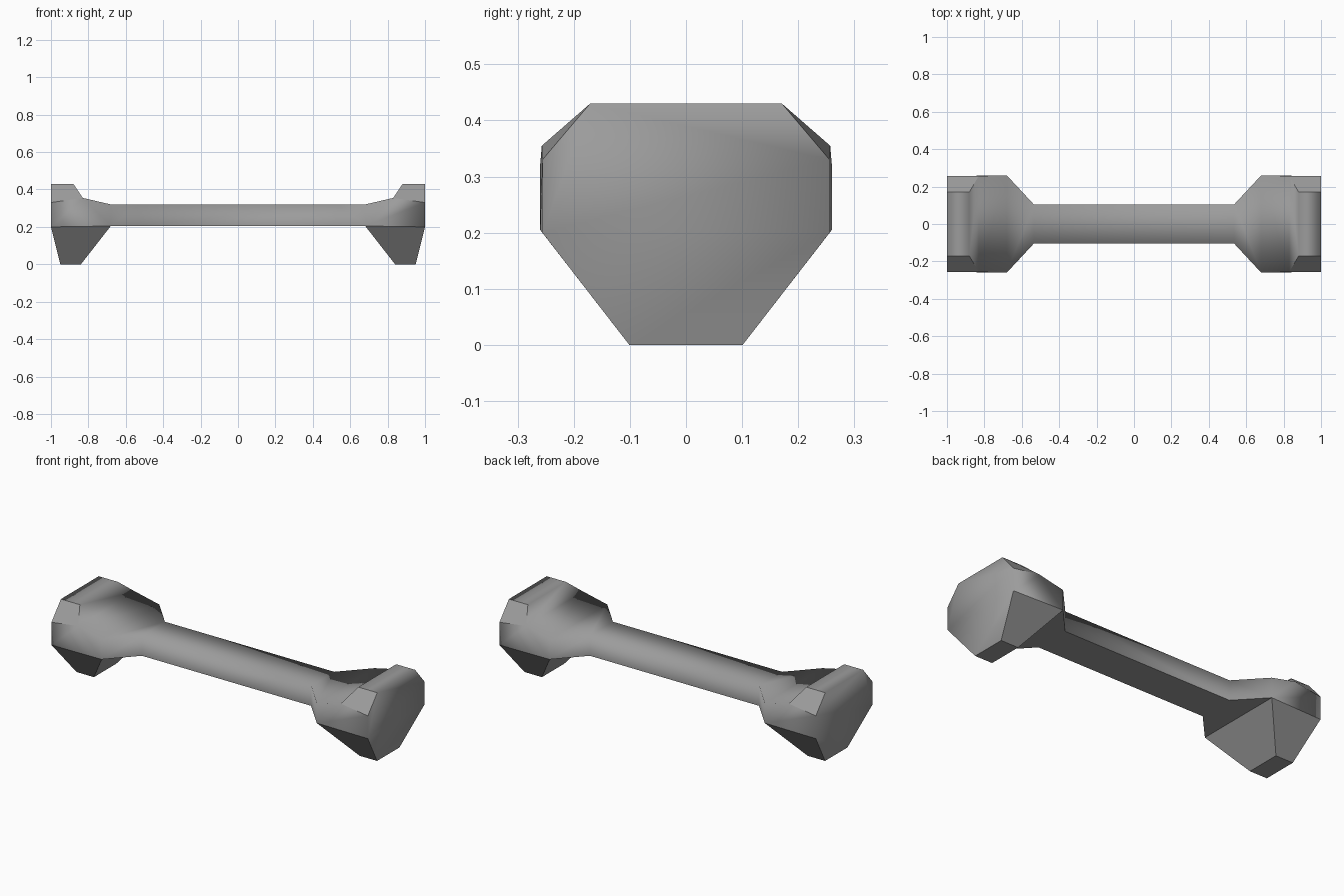
import bpy
import bmesh

cube = bpy.data.objects.get("Cube")
if cube:
    bpy.data.objects.remove(cube, do_unlink=True)

# Corner points of one quarter of the bar and head
CORNERS = {
    "neck_top": (0.535, 0.104, 0.32),
    "neck_bottom": (0.535, 0.104, 0.205),
    "shelf_top": (0.68, 0.26, 0.32),
    "shelf_bottom": (0.68, 0.26, 0.205),
    "shoulder": (0.83, 0.257, 0.355),
    "crown_inner": (0.88, 0.171, 0.43),
    "crown_outer": (1.0, 0.171, 0.43),
    "rim_upper": (1.0, 0.256, 0.33),
    "rim_lower": (1.0, 0.256, 0.2),
    "foot_outer": (0.95, 0.101, 0),
    "foot_inner": (0.84, 0.101, 0),
}

bm = bmesh.new()
SIGNS = (1, -1)
verts = {(name, sx, sy): bm.verts.new((x * sx, y * sy, z))
         for name, (x, y, z) in CORNERS.items() for sx in SIGNS for sy in SIGNS}


def face(*keys):
    return bm.faces.new([verts[k] for k in keys])


# Faces that span the width, in order over the top and along the underside
SPANS = [
    ("neck_top", "shelf_top", "shoulder", "crown_inner", "crown_outer"),
    ("rim_lower", "foot_outer", "foot_inner", "shelf_bottom", "neck_bottom"),
]
# Faces on one flank of a head
FLANKS = [
    ("neck_top", "neck_bottom", "shelf_bottom", "shelf_top"),
    ("shelf_top", "shelf_bottom", "rim_lower", "rim_upper", "shoulder"),
    ("shoulder", "rim_upper", "crown_outer", "crown_inner"),
    ("shelf_bottom", "rim_lower", "foot_outer", "foot_inner"),
]
END = ("crown_outer", "rim_upper", "rim_lower")

# Two heads
for sx in SIGNS:
    for path in SPANS:
        for a, b in zip(path, path[1:]):
            face((a, sx, 1), (b, sx, 1), (b, sx, -1), (a, sx, -1))
    for sy in SIGNS:
        for names in FLANKS:
            face(*[(n, sx, sy) for n in names])
    face(*[(n, sx, 1) for n in END], *[(n, sx, -1) for n in reversed(END)])

# Straight bar between the heads
for name in ("neck_top", "neck_bottom"):
    face((name, 1, 1), (name, 1, -1), (name, -1, -1), (name, -1, 1))
for sy in SIGNS:
    face(("neck_top", 1, sy), ("neck_top", -1, sy),
         ("neck_bottom", -1, sy), ("neck_bottom", 1, sy))

bmesh.ops.recalc_face_normals(bm, faces=bm.faces)


# Smooth shading, with crisp edges on the underside and corner chamfers
def is_crisp(f):
    n = f.normal
    return n.z < -0.4 or (n.z > 0.3 and 0.3 < abs(n.y) < 0.9)


for f in bm.faces:
    f.smooth = True
for e in bm.edges:
    e.smooth = not any(is_crisp(f) for f in e.link_faces)

mesh = bpy.data.meshes.new("handle_bar")
bm.to_mesh(mesh)
bm.free()

# Single grey material
grey = bpy.data.materials.new("plain_grey")
grey.use_nodes = True
color = (0.33, 0.33, 0.33, 1)
grey.diffuse_color = color
grey.node_tree.nodes["Principled BSDF"].inputs["Base Color"].default_value = color
mesh.materials.append(grey)

bar = bpy.data.objects.new("handle_bar", mesh)
bpy.context.collection.objects.link(bar)
